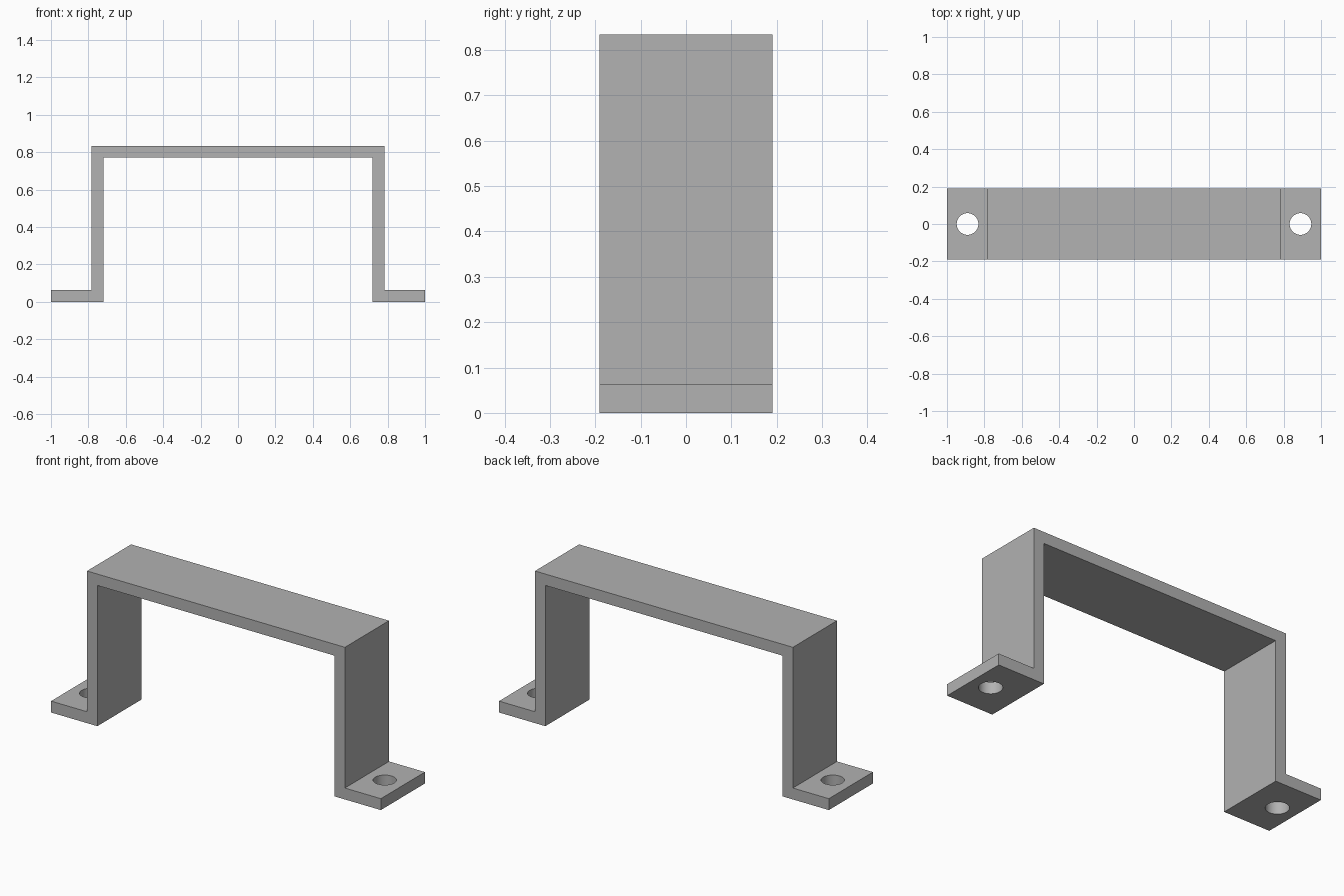
import bpy
import bmesh
from mathutils import Matrix

cube = bpy.data.objects.get("Cube")
if cube:
    bpy.data.objects.remove(cube, do_unlink=True)

HALF_DEPTH = 0.191
WALL = 0.0625
LEG = 0.782
HEIGHT = 0.834
HOLE_X, HOLE_R = 0.89, 0.058

grey = bpy.data.materials.new("grey_metal")
grey.use_nodes = True
colour = (0.445, 0.445, 0.445, 1)
grey.diffuse_color = colour
grey.node_tree.nodes["Principled BSDF"].inputs["Base Color"].default_value = colour


def make_object(name, bm):
    bmesh.ops.recalc_face_normals(bm, faces=bm.faces)
    mesh = bpy.data.meshes.new(name)
    bm.to_mesh(mesh)
    bm.free()
    mesh.materials.append(grey)
    obj = bpy.data.objects.new(name, mesh)
    bpy.context.collection.objects.link(obj)
    return obj


# Bent strap: half profile mirrored, then extruded along y
inner = LEG - WALL
half = [(inner, HEIGHT - WALL), (inner, 0), (1, 0),
        (1, WALL), (LEG, WALL), (LEG, HEIGHT)]
profile = half + [(-x, z) for x, z in reversed(half)]
bm = bmesh.new()
face = bm.faces.new([bm.verts.new((x, -HALF_DEPTH, z)) for x, z in profile])
out = bmesh.ops.extrude_face_region(bm, geom=[face], use_keep_orig=True)
verts = [v for v in out["geom"] if isinstance(v, bmesh.types.BMVert)]
bmesh.ops.translate(bm, verts=verts, vec=(0, 2 * HALF_DEPTH, 0))
bracket = make_object("bracket", bm)

# Screw holes through both feet
bm = bmesh.new()
for side in (-1, 1):
    bmesh.ops.create_cone(bm, cap_ends=True, segments=48,
                          radius1=HOLE_R, radius2=HOLE_R, depth=4 * WALL,
                          matrix=Matrix.Translation((side * HOLE_X, 0, WALL / 2)))
cutter = make_object("hole_cutter", bm)
cutter.hide_render = True

cut = bracket.modifiers.new("screw_holes", 'BOOLEAN')
cut.operation = 'DIFFERENCE'
cut.solver = 'EXACT'
cut.object = cutter
bpy.ops.object.select_all(action='DESELECT')
bracket.select_set(True)
bpy.context.view_layer.objects.active = bracket
bpy.ops.object.modifier_apply(modifier=cut.name)
bpy.data.objects.remove(cutter, do_unlink=True)
bpy.ops.object.shade_smooth_by_angle()
